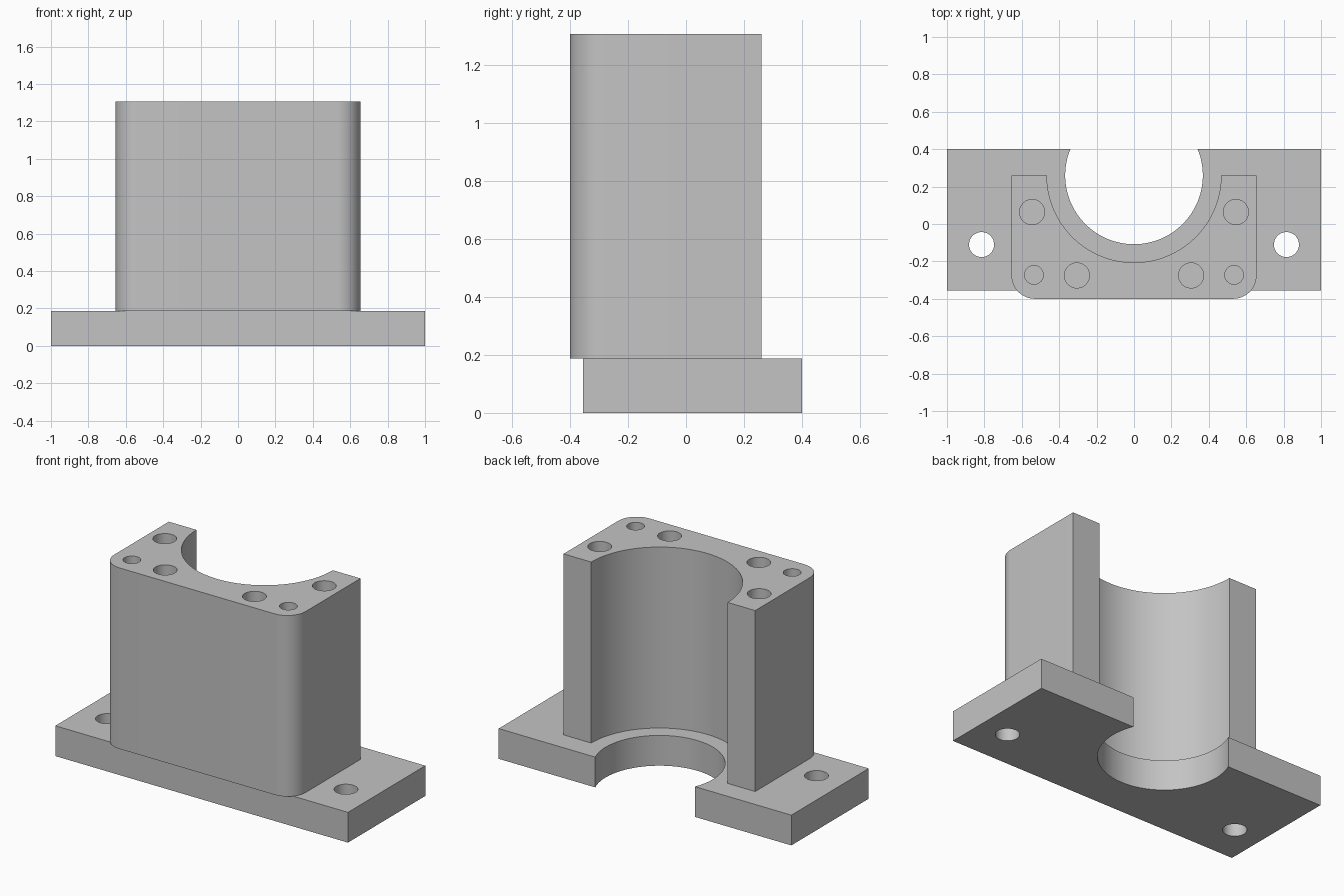
import bpy
import bmesh
from math import cos, sin, pi, radians, asin

cube = bpy.data.objects.get("Cube")
if cube:
    bpy.data.objects.remove(cube, do_unlink=True)

BASE_TOP, BODY_TOP = 0.187, 1.305
BORE_Y = 0.26

grey = bpy.data.materials.new("machined grey")
grey.use_nodes = True
colour = (0.55, 0.55, 0.55, 1)
grey.diffuse_color = colour
grey.node_tree.nodes["Principled BSDF"].inputs["Base Color"].default_value = colour


def arc(cx, cy, r, start, end, steps):
    """Points along an arc, angles in radians."""
    return [(cx + r * cos(start + (end - start) * i / steps),
             cy + r * sin(start + (end - start) * i / steps)) for i in range(steps + 1)]


def extrude_profile(name, points, z0, z1):
    """Solid prism from a closed outline in the xy plane."""
    bm = bmesh.new()
    face = bm.faces.new([bm.verts.new((x, y, z0)) for x, y in points])
    result = bmesh.ops.extrude_face_region(bm, geom=[face])
    top = [v for v in result["geom"] if isinstance(v, bmesh.types.BMVert)]
    bmesh.ops.translate(bm, verts=top, vec=(0, 0, z1 - z0))
    bmesh.ops.recalc_face_normals(bm, faces=bm.faces)
    mesh = bpy.data.meshes.new(name)
    bm.to_mesh(mesh)
    bm.free()
    mesh.materials.append(grey)
    obj = bpy.data.objects.new(name, mesh)
    bpy.context.collection.objects.link(obj)
    return obj


def select_only(obj):
    bpy.ops.object.select_all(action="DESELECT")
    obj.select_set(True)
    bpy.context.view_layer.objects.active = obj


def drill_pair(obj, x, y, r, z0, z1):
    """Drill the same vertical hole on both sides of the centre."""
    for side in (-1, 1):
        circle = arc(side * x, y, r, 0, 2 * pi, 40)[:-1]
        cutter = extrude_profile("hole_cutter", circle, z0, z1)
        cutter.hide_render = True
        mod = obj.modifiers.new("hole", "BOOLEAN")
        mod.operation = "DIFFERENCE"
        mod.solver = "EXACT"
        mod.object = cutter
        select_only(obj)
        bpy.ops.object.modifier_apply(modifier=mod.name)
        bpy.data.objects.remove(cutter, do_unlink=True)


# Base plate with an open bore in the back edge
bore_r, back, front = 0.368, 0.4, -0.355
lift = asin((back - BORE_Y) / bore_r)
base_outline = [(1, back), (1, front), (-1, front), (-1, back)]
base_outline += arc(0, BORE_Y, bore_r, pi - lift, 2 * pi + lift, 72)
base = extrude_profile("base_plate", base_outline, 0, BASE_TOP)
drill_pair(base, 0.815, -0.11, 0.067, -0.1, BASE_TOP + 0.1)

# Upright half housing with rounded front corners
half_w, nose, corner = 0.655, -0.4, 0.125
body_outline = [(half_w, BORE_Y)]
body_outline += arc(half_w - corner, nose + corner, corner, 0, -pi / 2, 12)
body_outline += arc(corner - half_w, nose + corner, corner, -pi / 2, -pi, 12)
body_outline += [(-half_w, BORE_Y)]
body_outline += arc(0, BORE_Y, 0.466, pi, 2 * pi, 72)
body = extrude_profile("half_housing", body_outline, BASE_TOP, BODY_TOP)

# Blind screw and dowel holes in the top
for x, y, r in ((0.545, 0.064, 0.067), (0.305, -0.275, 0.067), (0.535, -0.272, 0.05)):
    drill_pair(body, x, y, r, BODY_TOP - 0.4, BODY_TOP + 0.1)

for part in (base, body):
    select_only(part)
    bpy.ops.object.shade_smooth_by_angle(angle=radians(30))
